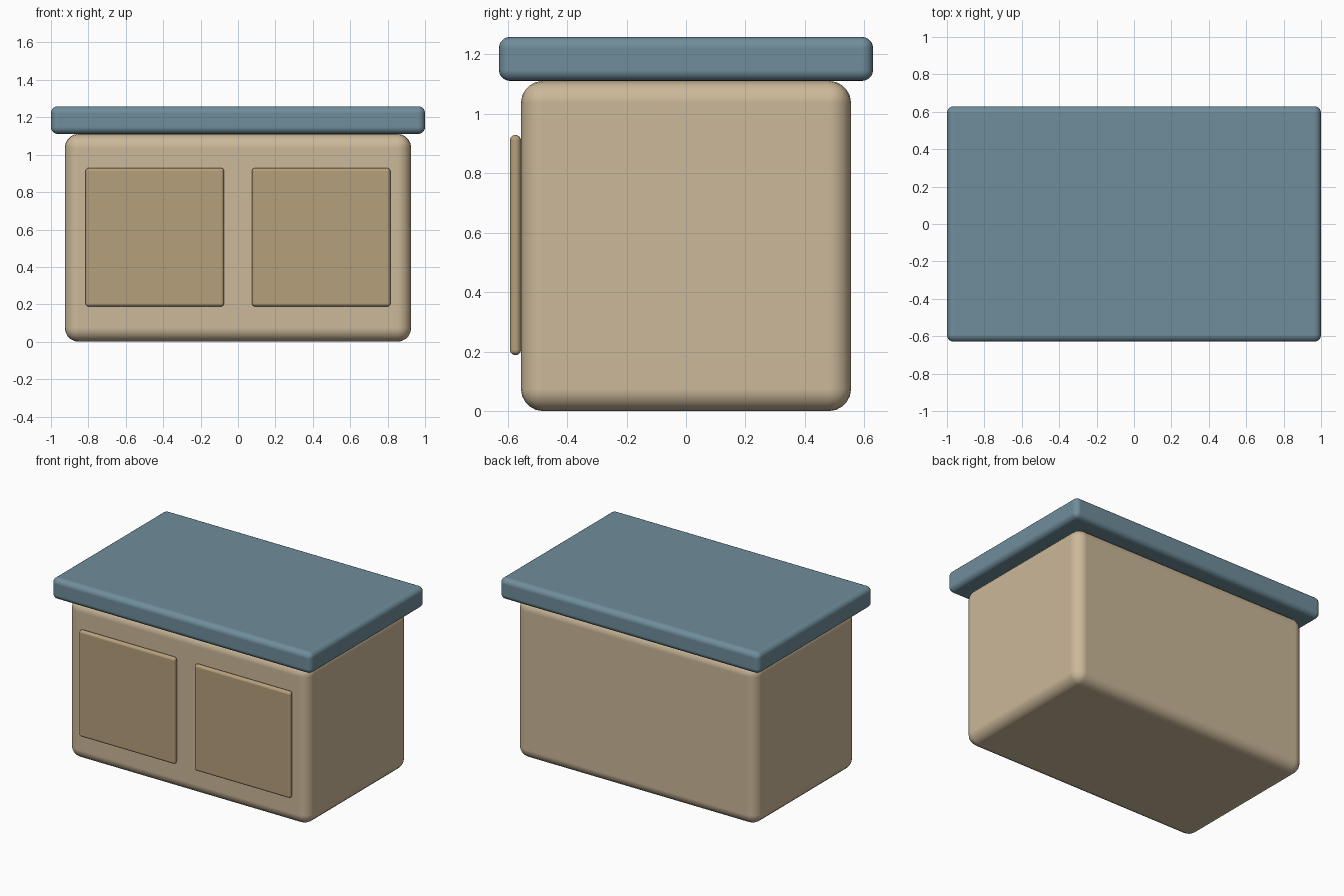
import bpy
import math

if "Cube" in bpy.data.objects:
    bpy.data.objects.remove(bpy.data.objects["Cube"])


def material(name, color):
    mat = bpy.data.materials.new(name)
    mat.diffuse_color = (*color, 1)
    mat.use_nodes = True
    mat.node_tree.nodes["Principled BSDF"].inputs["Base Color"].default_value = mat.diffuse_color
    return mat


def rounded_box(name, size, location, radius, mat):
    bpy.ops.mesh.primitive_cube_add(size=1, location=location)
    obj = bpy.context.object
    obj.name = name
    obj.scale = size
    bpy.ops.object.transform_apply(location=False, rotation=False, scale=True)
    bevel = obj.modifiers.new("rounded_edges", 'BEVEL')
    bevel.width = radius
    bevel.segments = 5
    bevel.limit_method = 'ANGLE'
    bevel.harden_normals = True
    obj.data.materials.append(mat)
    bpy.ops.object.shade_smooth_by_angle(angle=math.radians(40))
    return obj


body_mat = material("pale_wood", (0.60, 0.48, 0.32))
door_mat = material("door_wood", (0.47, 0.35, 0.20))
top_mat = material("blue_stone", (0.16, 0.27, 0.33))

# Cabinet carcass
rounded_box("cabinet_body", (1.852, 1.111, 1.111), (0, 0, 0.5555), 0.074, body_mat)

# Overhanging worktop
rounded_box("worktop", (2.0, 1.259, 0.148), (0, 0, 1.185), 0.037, top_mat)

# Pair of doors on the front
for side, name in ((-1, "left_door"), (1, "right_door")):
    rounded_box(name, (0.741, 0.037, 0.741), (side * 0.4445, -0.574, 0.5585), 0.018, door_mat)
